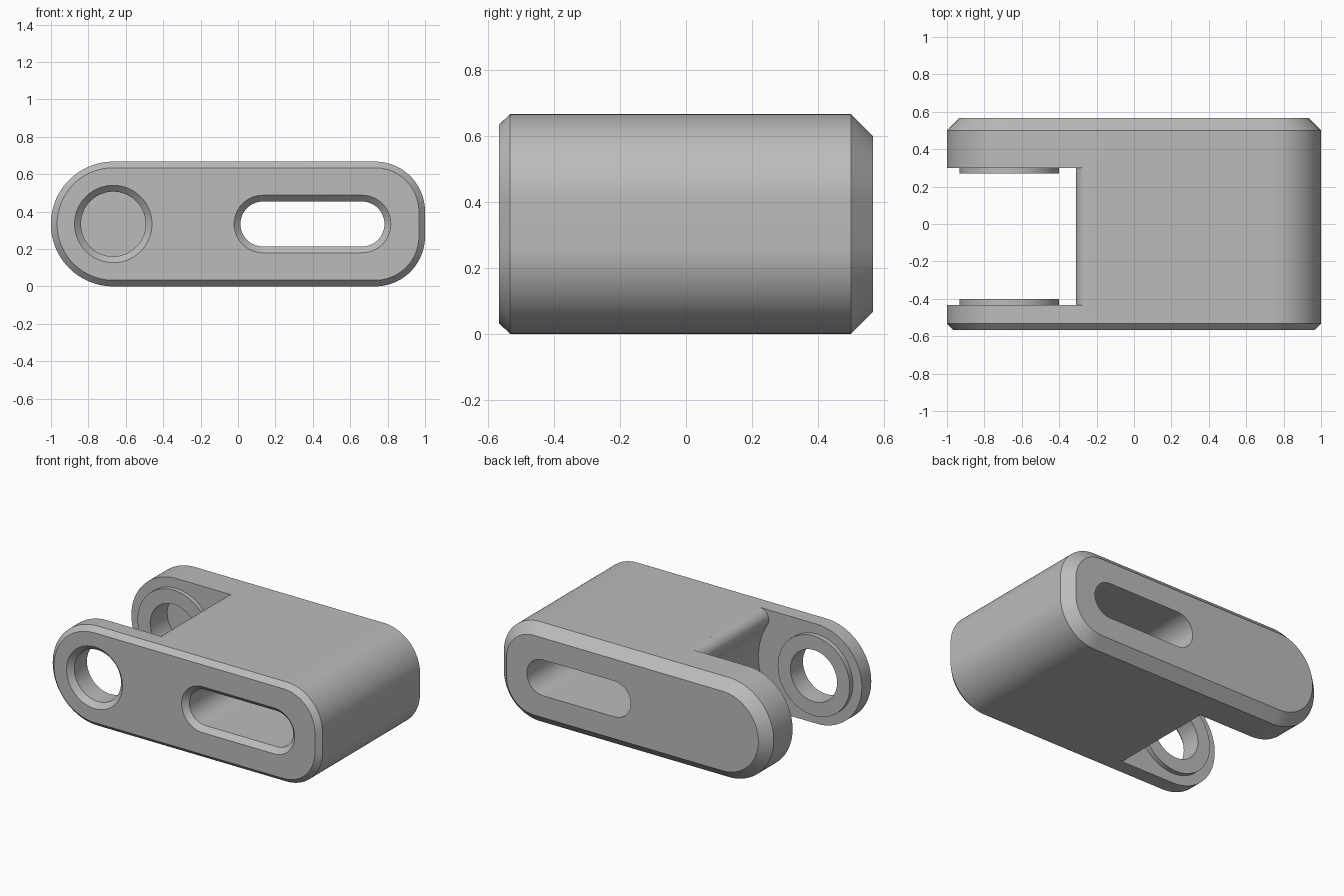
import bpy, bmesh, math

if "Cube" in bpy.data.objects:
    bpy.data.objects.remove(bpy.data.objects["Cube"])

AX, AZ = -0.667, 0.3335          # pivot axis of the fork
grey = bpy.data.materials.new("plain grey")
grey.diffuse_color = (0.5, 0.5, 0.5, 1)
grey.use_nodes = True
grey.node_tree.nodes["Principled BSDF"].inputs["Base Color"].default_value = grey.diffuse_color


def arc(cx, cz, r, a0, a1, n=24):
    """Points on an arc in the xz plane, angles in degrees."""
    return [(cx + r * math.cos(math.radians(a0 + (a1 - a0) * i / n)),
             cz + r * math.sin(math.radians(a0 + (a1 - a0) * i / n)))
            for i in range(n + 1)]


def loft(name, sections):
    """Closed solid through matching xz outlines, each placed at its y."""
    bm = bmesh.new()
    rings = [[bm.verts.new((x, y, z)) for x, z in pts] for y, pts in sections]
    for a, b in zip(rings, rings[1:]):
        for i in range(len(a)):
            j = (i + 1) % len(a)
            bm.faces.new((a[i], a[j], b[j], b[i]))
    bm.faces.new(rings[0])
    bm.faces.new(rings[-1])
    bmesh.ops.recalc_face_normals(bm, faces=bm.faces)
    mesh = bpy.data.meshes.new(name)
    bm.to_mesh(mesh)
    bm.free()
    obj = bpy.data.objects.new(name, mesh)
    bpy.context.collection.objects.link(obj)
    mesh.materials.append(grey)
    return obj


def combine(target, tool, operation):
    """Apply a boolean and discard the tool."""
    mod = target.modifiers.new("cut", 'BOOLEAN')
    mod.operation, mod.object, mod.solver = operation, tool, 'EXACT'
    bpy.context.view_layer.objects.active = target
    bpy.ops.object.modifier_apply(modifier=mod.name)
    bpy.data.objects.remove(tool)


def outline(inset):
    """Body outline: full round on the left, two rounded corners on the right."""
    r = 0.267 - inset
    return (arc(AX, AZ, 0.3335 - inset, 90, 270, 64)
            + arc(0.733, 0.267, r, -90, 0) + arc(0.733, 0.4, r, 0, 90))


def circle(r):
    return arc(AX, AZ, r, 0, 360, 72)[:-1]


def slot(r):
    return arc(0.133, AZ, r, 90, 270, 32) + arc(0.663, AZ, r, -90, 90, 32)


# Main block with a small front chamfer and a larger back chamfer
body = loft("fork_body", [(-0.567, outline(0.033)), (-0.533, outline(0)),
                          (0.5, outline(0)), (0.567, outline(0.067))])

# Fork gap: concave wall around the axis with rounded lips
R, f = 0.433, 0.067
dx, dz = math.sqrt((R + f) ** 2 - (0.3335 - f) ** 2), 0.3335 - f
t = math.degrees(math.atan2(dz, dx))
cx = AX + dx
wall = ([(-1.3, 0.8), (cx, 0.8)] + arc(cx, AZ + dz, f, 89, 180 + t, 16)
        + arc(AX, AZ, R, t, -t, 32)[1:-1]
        + arc(cx, AZ - dz, f, 180 - t, 271, 16) + [(cx, -0.13), (-1.3, -0.13)])
combine(body, loft("gap", [(-0.433, wall), (0.3, wall)]), 'DIFFERENCE')

# Raised bosses on the inner faces of the two lugs
for y0, y1 in ((-0.46, -0.4), (0.27, 0.34)):
    combine(body, loft("boss", [(y0, circle(0.267)), (y1, circle(0.267))]), 'UNION')

# Pin hole: chamfered through the front lug, blind in the back lug
combine(body, loft("pin_hole", [(-0.6, circle(0.24)), (-0.533, circle(0.173)),
                                (0.45, circle(0.173))]), 'DIFFERENCE')

# Long slot through the block, chamfered at the front
combine(body, loft("slot", [(-0.6, slot(0.187)), (-0.533, slot(0.12)),
                            (0.7, slot(0.12))]), 'DIFFERENCE')

bpy.ops.object.select_all(action='DESELECT')
body.select_set(True)
bpy.context.view_layer.objects.active = body
bpy.ops.object.shade_smooth_by_angle(angle=math.radians(25))
